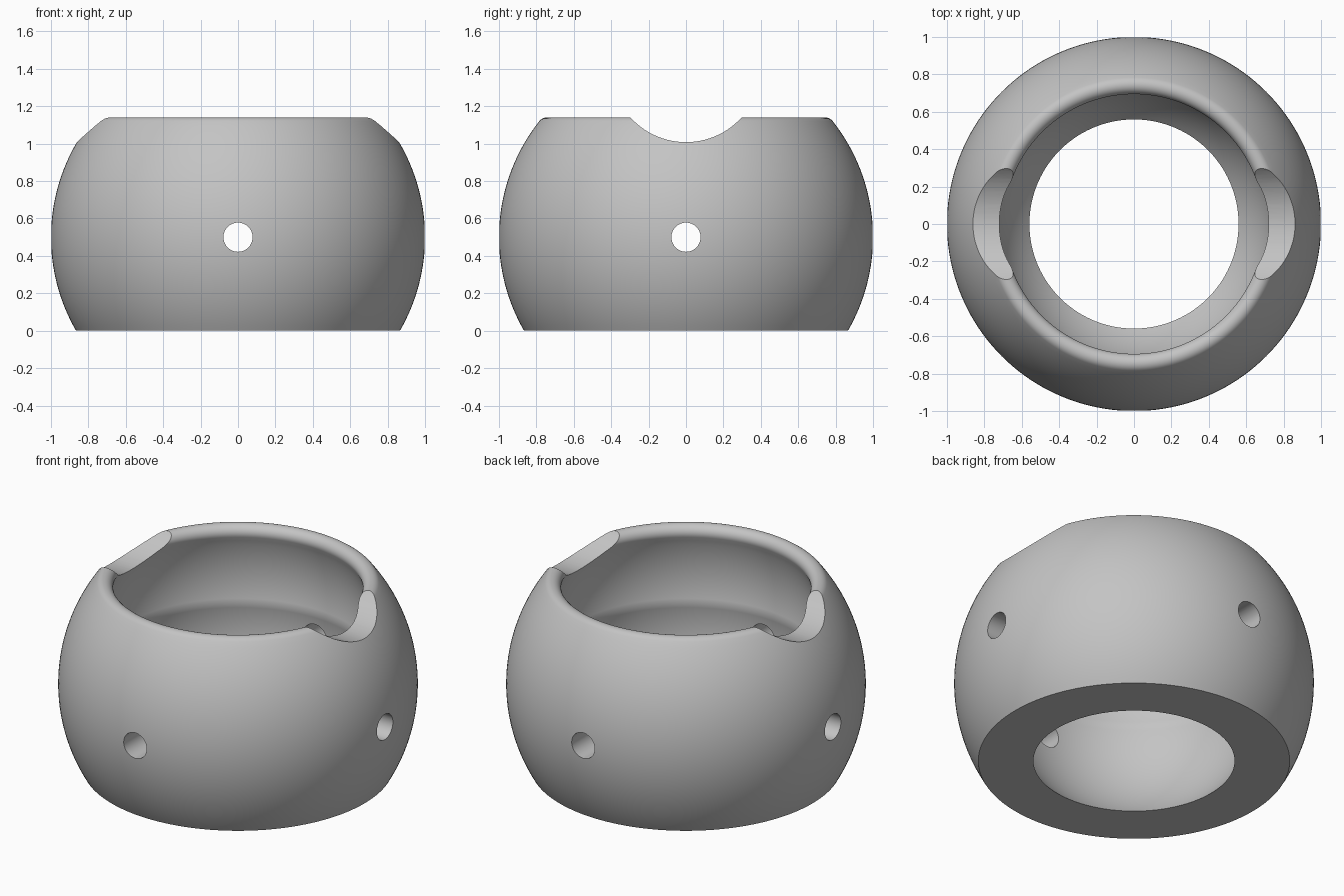
import bpy, bmesh, math
from mathutils import Vector

cube = bpy.data.objects.get("Cube")
if cube:
    bpy.data.objects.remove(cube)

# Main dimensions
TOP = 1.14
OUTER_R, OUTER_Z = 1.0, 0.5        # outer ball
INNER_R = 0.75                     # two overlapping ball cavities
LOW_Z, HIGH_Z = 0.5, 0.8
RIM_R = 0.05                       # rounded lip
HOLE_R, NOTCH_R, NOTCH_FLOOR = 0.078, 0.4, 1.008
SEGMENTS = 160

gray = bpy.data.materials.new("light gray")
gray.use_nodes = True
color = (0.55, 0.55, 0.55, 1)
gray.diffuse_color = color
gray.node_tree.nodes["Principled BSDF"].inputs["Base Color"].default_value = color


def arc(radius, cx, cz, start, end, steps):
    """Points (x, z) along a circular arc, angles in radians."""
    angles = [start + (end - start) * i / steps for i in range(steps + 1)]
    return [(cx + radius * math.cos(a), cz + radius * math.sin(a)) for a in angles]


def cylinder(name, radius, z, along_x):
    """Horizontal cutter running through the whole body."""
    rotation = (0, math.pi / 2, 0) if along_x else (math.pi / 2, 0, 0)
    bpy.ops.mesh.primitive_cylinder_add(vertices=96 if radius > 0.2 else 48, radius=radius,
                                        depth=3, location=(0, 0, z), rotation=rotation)
    obj = bpy.context.object
    obj.name = name
    obj.hide_render = True
    return obj


# Wall cross-section: outer ball, rounded lip, upper cavity, lower cavity
rim_z = TOP - RIM_R
rim_x = math.sqrt((OUTER_R - RIM_R) ** 2 - (rim_z - OUTER_Z) ** 2)
outer_end = math.atan2(rim_z - OUTER_Z, rim_x)
inner_start = math.atan2(rim_z - HIGH_Z, rim_x)
ridge = math.asin((HIGH_Z - LOW_Z) / 2 / INNER_R)
profile = arc(OUTER_R, 0, OUTER_Z, -math.asin(OUTER_Z / OUTER_R), outer_end, 36)
profile += arc(RIM_R, rim_x, rim_z, outer_end, math.pi + inner_start, 14)[1:]
profile += arc(INNER_R, 0, HIGH_Z, inner_start, -ridge, 16)[1:]
profile += arc(INNER_R, 0, LOW_Z, ridge, -math.asin(LOW_Z / INNER_R), 24)[1:]

# Revolve the section into the hollow body
bm = bmesh.new()
verts = [bm.verts.new((x, 0, z)) for x, z in profile]
edges = [bm.edges.new((v, verts[(i + 1) % len(verts)])) for i, v in enumerate(verts)]
bmesh.ops.spin(bm, geom=verts + edges, cent=Vector(), axis=(0, 0, 1),
               angle=math.tau, steps=SEGMENTS)
bmesh.ops.remove_doubles(bm, verts=bm.verts[:], dist=0.0002)
bmesh.ops.recalc_face_normals(bm, faces=bm.faces[:])
mesh = bpy.data.meshes.new("hollow_body")
bm.to_mesh(mesh)
bm.free()
mesh.materials.append(gray)
body = bpy.data.objects.new("hollow_body", mesh)
bpy.context.collection.objects.link(body)

# Cut the side notches in the lip and the four round holes
cutters = [
    cylinder("notch_cutter", NOTCH_R, NOTCH_FLOOR + NOTCH_R, True),
    cylinder("side_hole_cutter", HOLE_R, OUTER_Z, True),
    cylinder("front_hole_cutter", HOLE_R, OUTER_Z, False),
]
bpy.ops.object.select_all(action='DESELECT')
body.select_set(True)
bpy.context.view_layer.objects.active = body
for cutter in cutters:
    mod = body.modifiers.new(cutter.name, 'BOOLEAN')
    mod.operation = 'DIFFERENCE'
    mod.solver = 'EXACT'
    mod.object = cutter
    bpy.ops.object.modifier_apply(modifier=mod.name)
    bpy.data.objects.remove(cutter)

bpy.ops.object.shade_smooth_by_angle(angle=math.radians(30))
